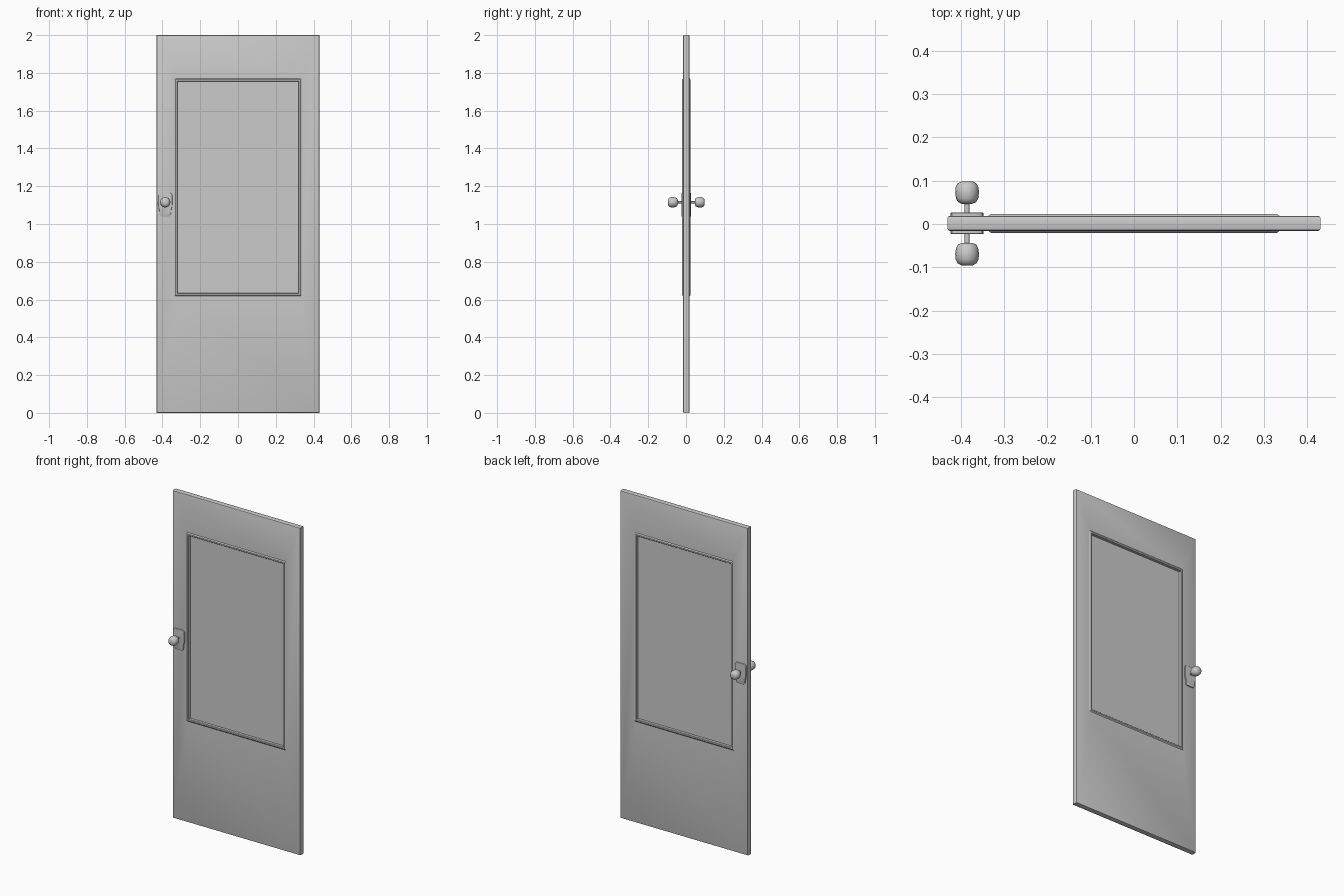
import bpy, bmesh, math

if "Cube" in bpy.data.objects:
    bpy.data.objects.remove(bpy.data.objects["Cube"])

YC = 0.0015  # mid-plane of the door leaf


def finish(name, bm, angle=30):
    bmesh.ops.recalc_face_normals(bm, faces=bm.faces)
    me = bpy.data.meshes.new(name)
    bm.to_mesh(me)
    bm.free()
    ob = bpy.data.objects.new(name, me)
    bpy.context.collection.objects.link(ob)
    bpy.ops.object.select_all(action='DESELECT')
    ob.select_set(True)
    bpy.context.view_layer.objects.active = ob
    bpy.ops.object.shade_smooth_by_angle(angle=math.radians(angle))
    return ob


def rect(hx, z0, z1, y):
    return [(-hx, y, z0), (hx, y, z0), (hx, y, z1), (-hx, y, z1)]


def loft(name, loops, cyclic=False, angle=30):
    bm = bmesh.new()
    rings = [[bm.verts.new(p) for p in lp] for lp in loops]
    n = len(rings[0])
    pairs = list(zip(rings, rings[1:]))
    if cyclic:
        pairs.append((rings[-1], rings[0]))
    else:
        bm.faces.new(rings[0])
        bm.faces.new(rings[-1])
    for a, b in pairs:
        for i in range(n):
            j = (i + 1) % n
            bm.faces.new((a[i], a[j], b[j], b[i]))
    return finish(name, bm, angle)


# door leaf: bevelled outer edges and a window opening
H, B = 0.0175, 0.006
opening = (0.324, 0.63, 1.758)
loft("door_leaf", [
    rect(*opening, YC - H),
    rect(0.431 - B, B, 2 - B, YC - H),
    rect(0.431 - B * 0.3, B * 0.3, 2 - B * 0.3, YC - H + B * 0.3),
    rect(0.431, 0, 2, YC - H + B),
    rect(0.431, 0, 2, YC + H - B),
    rect(0.431 - B * 0.3, B * 0.3, 2 - B * 0.3, YC + H - B * 0.3),
    rect(0.431 - B, B, 2 - B, YC + H),
    rect(*opening, YC + H)], cyclic=True)


# moulding around the opening, raised on both faces
def frame(d, y):
    return rect(0.32 + d, 0.634 - d, 1.754 + d, y)


T = 0.022
loft("window_moulding", [
    frame(0, YC - T + 0.002), frame(0.002, YC - T), frame(0.010, YC - T),
    frame(0.017, YC - H + 0.0005), frame(0.017, YC + H - 0.0005),
    frame(0.010, YC + T), frame(0.002, YC + T), frame(0, YC + T - 0.002)],
    cyclic=True)

# recessed pane
loft("window_pane", [rect(0.323, 0.631, 1.757, YC - 0.005),
                     rect(0.323, 0.631, 1.757, YC + 0.005)])

# lock hardware, same on both faces
KX, KZ = -0.3855, 1.115
half = [(0.022, 1.040), (0.029, 1.047), (0.031, 1.060), (0.032, 1.075),
        (0.037, 1.092), (0.038, 1.110), (0.038, 1.150), (0.035, 1.160), (0.026, 1.165)]
outline = half + [(-x, z) for x, z in reversed(half)]
# (radius, distance from the mid-plane)
shaft_prof = [(0.0055, 0.015), (0.0055, 0.052)]
knob_prof = [(0.012, 0.045), (0.021, 0.049), (0.0255, 0.057), (0.0275, 0.070),
             (0.0265, 0.083), (0.022, 0.092), (0.013, 0.097)]


def turned(prof, s, n=16):
    return [[(KX + r * math.cos(2 * math.pi * i / n), YC + s * d,
              KZ + r * math.sin(2 * math.pi * i / n)) for i in range(n)]
            for r, d in prof]


for side, s in (("front", -1), ("back", 1)):
    loft(side + "_lock_plate", [
        [(KX + x * k, YC + s * d, KZ + (z - KZ) * k) for x, z in outline]
        for d, k in ((0.015, 1), (0.0235, 1), (0.025, 0.96))])
    loft(side + "_knob_shaft", turned(shaft_prof, s))
    loft(side + "_knob", turned(knob_prof, s), angle=40)
